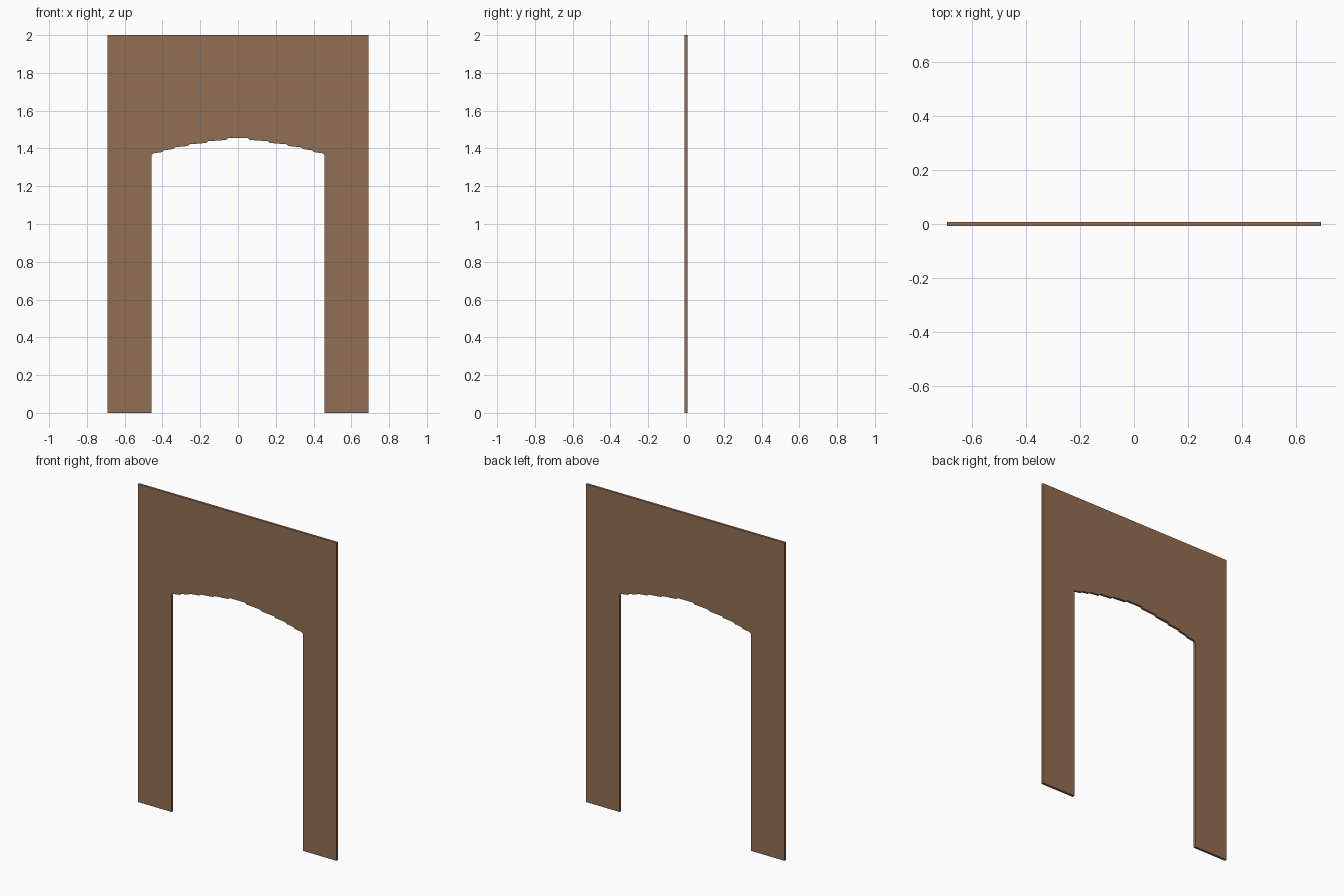
import bpy, bmesh

if "Cube" in bpy.data.objects:
    bpy.data.objects.remove(bpy.data.objects["Cube"])

HALF_W, HEIGHT, HALF_T = 0.692, 2.0, 0.0075
CHAMFER = 0.009

# Stepped arch, jamb to crown: (outer x of step, soffit z)
steps = [(0.457, 1.374), (0.400, 1.390), (0.343, 1.406),
         (0.265, 1.422), (0.169, 1.438), (0.063, 1.454)]

# Right half of opening: jamb, then each step with a small chamfered corner
right = [(steps[0][0], 0.0)]
for x, z in steps:
    right += [(x, z - CHAMFER), (x - CHAMFER, z)]
left = [(-x, z) for x, z in reversed(right)]

# Full outline of the panel, with the doorway cut up from the floor
outline = [(HALF_W, 0.0), (HALF_W, HEIGHT), (-HALF_W, HEIGHT), (-HALF_W, 0.0)]
outline += list(reversed(left)) + list(reversed(right))

# Extrude outline into a thin flat board
bm = bmesh.new()
face = bm.faces.new([bm.verts.new((x, -HALF_T, z)) for x, z in outline])
ext = bmesh.ops.extrude_face_region(bm, geom=[face], use_keep_orig=True)
for v in ext["geom"]:
    if isinstance(v, bmesh.types.BMVert):
        v.co.y = HALF_T
bmesh.ops.recalc_face_normals(bm, faces=bm.faces[:])
bmesh.ops.triangulate(bm, faces=[f for f in bm.faces if len(f.verts) > 4])

mesh = bpy.data.meshes.new("arch_panel")
bm.to_mesh(mesh)
bm.free()

# Brown board colour
mat = bpy.data.materials.new("brown board")
mat.diffuse_color = (0.285, 0.157, 0.085, 1.0)
mat.use_nodes = True
mat.node_tree.nodes["Principled BSDF"].inputs["Base Color"].default_value = mat.diffuse_color
mesh.materials.append(mat)

panel = bpy.data.objects.new("arch_panel", mesh)
bpy.context.collection.objects.link(panel)
